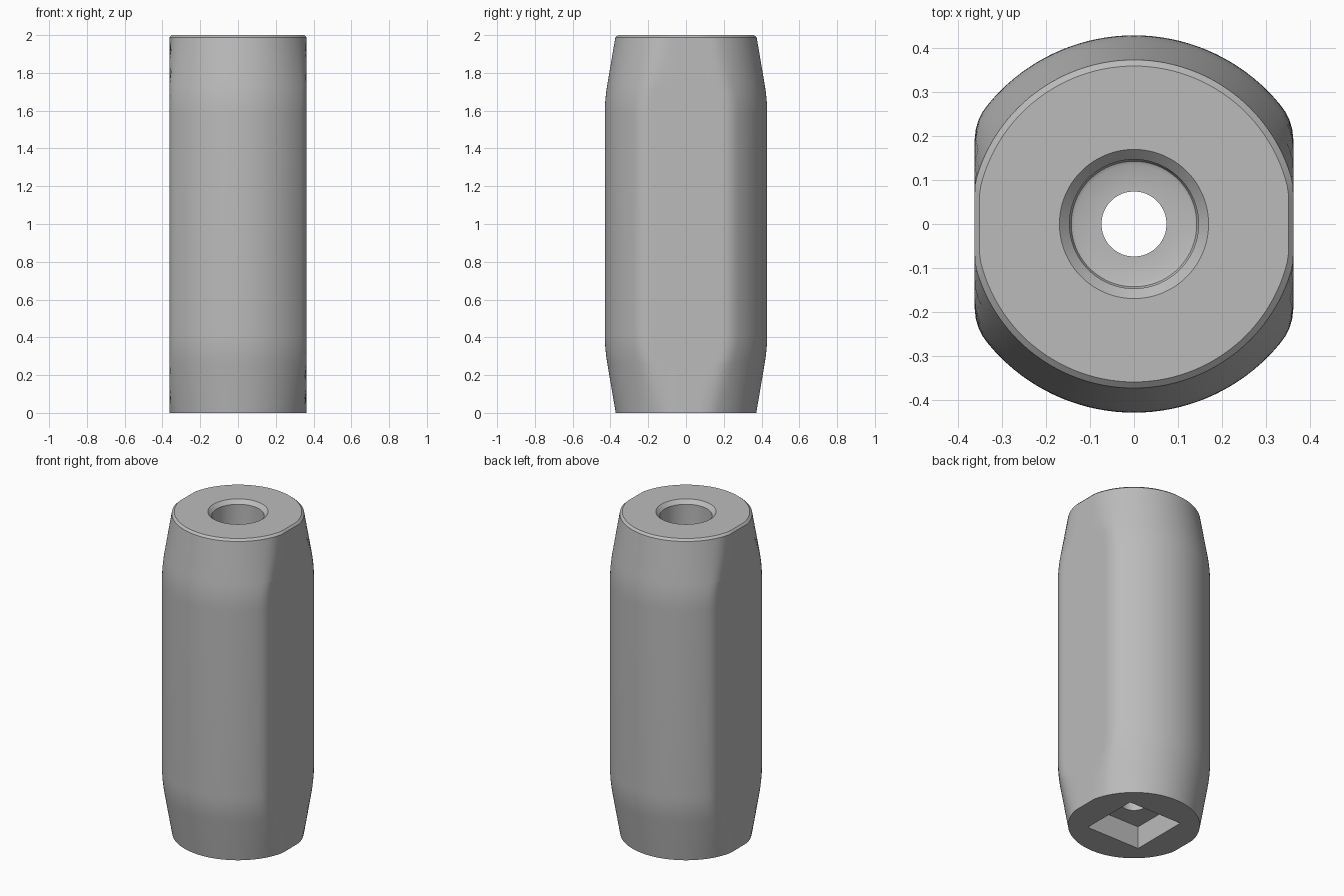
import bpy, bmesh, math

if "Cube" in bpy.data.objects:
    bpy.data.objects.remove(bpy.data.objects["Cube"])

N = 128                      # points around every ring
FLAT, FILLET = 0.363, 0.12   # side flat distance, rounded vertical edge radius
R_END, R_MID = 0.372, 0.43   # end and middle radii
SOCKET, SOCKET_DEPTH = 0.185, 0.14
BORE, HOLE, LEDGE = 0.147, 0.074, 0.40


def flatted(R, flat=FLAT):
    """Circle of radius R cut by two side flats with rounded corners."""
    cx = flat - FILLET
    cy = math.sqrt((R - FILLET) ** 2 - cx ** 2)

    def radius(c, s):
        c, s = abs(c), abs(s)
        if c > 1e-6 and flat * s / c <= cy:
            return flat / c
        if s * cx >= c * cy:
            return R
        d = c * cx + s * cy
        return d + math.sqrt(max(0, d * d - cx * cx - cy * cy + FILLET ** 2))
    return radius


def circle(r):
    return lambda c, s: r


def square(a):
    return lambda c, s: a / max(abs(c), abs(s))


# outer body: tapered ends blending softly into the straight middle
z0, zc, z1 = 0.26, 0.34, 0.42
slope = (R_MID - R_END) / zc
lower = [(0.0, R_END), (0.13, R_END + slope * 0.13)]
for i in range(9):
    t = i / 8
    z = (1 - t) ** 2 * z0 + 2 * t * (1 - t) * zc + t * t * z1
    r = (1 - t) ** 2 * (R_END + slope * z0) + (1 - (1 - t) ** 2) * R_MID
    lower.append((z, r))
upper = [(2 - z, r) for z, r in reversed(lower)]
upper[-1] = (1.988, R_END + slope * 0.012)
rings = [(z, flatted(r)) for z, r in lower + upper]

# top rim chamfer, stepped bore and square socket, running back down inside
rings += [(2.0, flatted(0.36, 0.352)),
          (2.0, circle(0.17)), (1.977, circle(BORE)),
          (LEDGE + 0.012, circle(BORE)), (LEDGE + 0.004, circle(BORE - 0.004)),
          (LEDGE, circle(BORE - 0.012)), (LEDGE, circle(HOLE)),
          (SOCKET_DEPTH, circle(HOLE)), (SOCKET_DEPTH, square(SOCKET)),
          (0.0, square(SOCKET))]

bm = bmesh.new()
loops = []
for z, radius in rings:
    loop = []
    for k in range(N):
        a = 2 * math.pi * k / N
        c, s = math.cos(a), math.sin(a)
        r = radius(c, s)
        loop.append(bm.verts.new((r * c, r * s, z)))
    loops.append(loop)
for i, low in enumerate(loops):
    high = loops[(i + 1) % len(loops)]
    for k in range(N):
        j = (k + 1) % N
        bm.faces.new((low[k], low[j], high[j], high[k]))
bmesh.ops.recalc_face_normals(bm, faces=bm.faces)

mesh = bpy.data.meshes.new("flatted_sleeve")
bm.to_mesh(mesh)
bm.free()
sleeve = bpy.data.objects.new("flatted_sleeve", mesh)
bpy.context.collection.objects.link(sleeve)

grey = bpy.data.materials.new("plain_grey")
grey.diffuse_color = (0.5, 0.5, 0.5, 1)
grey.use_nodes = True
grey.node_tree.nodes["Principled BSDF"].inputs["Base Color"].default_value = grey.diffuse_color
mesh.materials.append(grey)

bpy.context.view_layer.objects.active = sleeve
sleeve.select_set(True)
bpy.ops.object.shade_smooth_by_angle(angle=math.radians(30))
